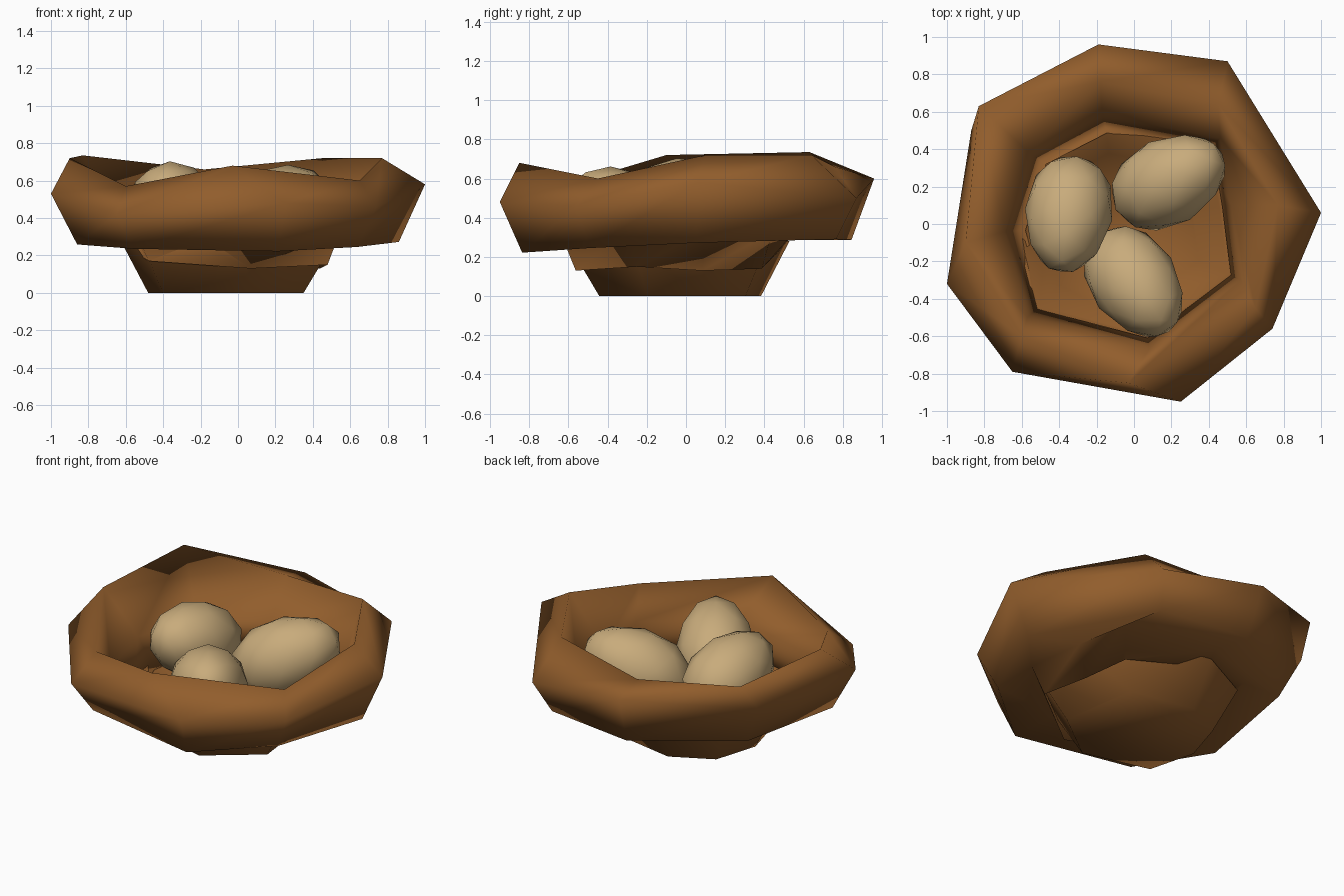
import bpy, bmesh
from math import radians
from mathutils import Vector, Euler

cube = bpy.data.objects.get("Cube")
if cube:
    bpy.data.objects.remove(cube)


def make_material(name, colour):
    material = bpy.data.materials.new(name)
    material.use_nodes = True
    material.diffuse_color = (*colour, 1)
    shader = next(n for n in material.node_tree.nodes if n.type == "BSDF_PRINCIPLED")
    shader.inputs["Base Color"].default_value = (*colour, 1)
    shader.inputs["Roughness"].default_value = 0.9
    return material


brown = make_material("nest brown", (0.285, 0.11, 0.025))
tan = make_material("egg tan", (0.58, 0.41, 0.20))


def finish(name, bm, material, angle):
    """Turn a bmesh into a smooth shaded object with one colour."""
    bmesh.ops.recalc_face_normals(bm, faces=bm.faces)
    mesh = bpy.data.meshes.new(name)
    bm.to_mesh(mesh)
    bm.free()
    mesh.materials.append(material)
    obj = bpy.data.objects.new(name, mesh)
    bpy.context.collection.objects.link(obj)
    bpy.ops.object.select_all(action="DESELECT")
    obj.select_set(True)
    bpy.context.view_layer.objects.active = obj
    bpy.ops.object.shade_smooth_by_angle(angle=radians(angle))


def loft(name, rings, material, angle, closed=False):
    """Bridge successive rings with triangles; closed joins last to first, otherwise ends are capped."""
    bm = bmesh.new()
    loops = [[bm.verts.new(point) for point in ring] for ring in rings]
    count = len(loops[0])
    pairs = list(zip(loops, loops[1:]))
    if closed:
        pairs.append((loops[-1], loops[0]))
    else:
        bm.faces.new(loops[0])
        bm.faces.new(loops[-1])
    for lower, upper in pairs:
        for i in range(count):
            j = (i + 1) % count
            bm.faces.new((lower[i], lower[j], upper[j]))
            bm.faces.new((lower[i], upper[j], upper[i]))
    finish(name, bm, material, angle)


# Stations run around the nest from the back, clockwise from above
widest = [(-.19, .96, .6), (.5, .87, .5), (1, .06, .58), (.74, -.56, .46),
          (.25, -.95, .48), (-.65, -.79, .42), (-1, -.32, .53), (-.87, .5, .55)]
ridge = [(-.18, .76, .66), (.45, .64, .72), (.77, .1, .72), (.65, -.45, .6),
         (-.03, -.85, .68), (-.6, -.6, .57), (-.9, -.1, .72), (-.83, .63, .735)]
mouth = [(-.17, .58), (.46, .46), (.52, .1), (.57, -.3),
         (.08, -.67), (-.57, -.5), (-.69, -.04), (-.56, .38)]
ragged = [.24, .14, .13, .15, .13, .17, .24, .27]


def scaled(factor, height, shift=0):
    return [(x * factor + shift, y * factor, height) for x, y in mouth]


# Thick uneven rim: ridge, widest line, underside, hollow, ragged foot around the bowl, mouth
underside = [(x * .86, y * .88, .25 + y * .035 + abs(x) * .02) for x, y, z in widest]
foot = [(x * .84, y * .84, z) for (x, y), z in zip(mouth, ragged)]
loft("nest_rim", [ridge, widest, underside, scaled(.96, .33), foot,
                  scaled(1, .43)], brown, 180, closed=True)

# Thin open bowl: base, outer wall, top edge, inner wall and floor
loft("nest_bowl", [scaled(.66, 0, -.025), scaled(.91, .28), scaled(.88, .28),
                   scaled(.65, .015, -.025)], brown, 75)


# Eggs: faceted spheres, narrower at one end, leaning with outer ends raised
def egg(name, centre, turn, tilt, length):
    bm = bmesh.new()
    bmesh.ops.create_icosphere(bm, subdivisions=2, radius=1)
    pose = Euler((0, radians(-tilt), radians(turn))).to_matrix()
    for vert in bm.verts:
        along = vert.co.x
        width = .235 * (1 - .1 * along)
        vert.co = pose @ Vector((along * length, vert.co.y * width, vert.co.z * width))
        vert.co += Vector(centre)
    finish(name, bm, tan, 60)


egg("left_back_egg", (.19, .23, .435), 28, 25, .35)
egg("right_egg", (-.35, .05, .465), -98, 20, .335)
egg("front_egg", (.005, -.315, .412), -55, 25, .35)
